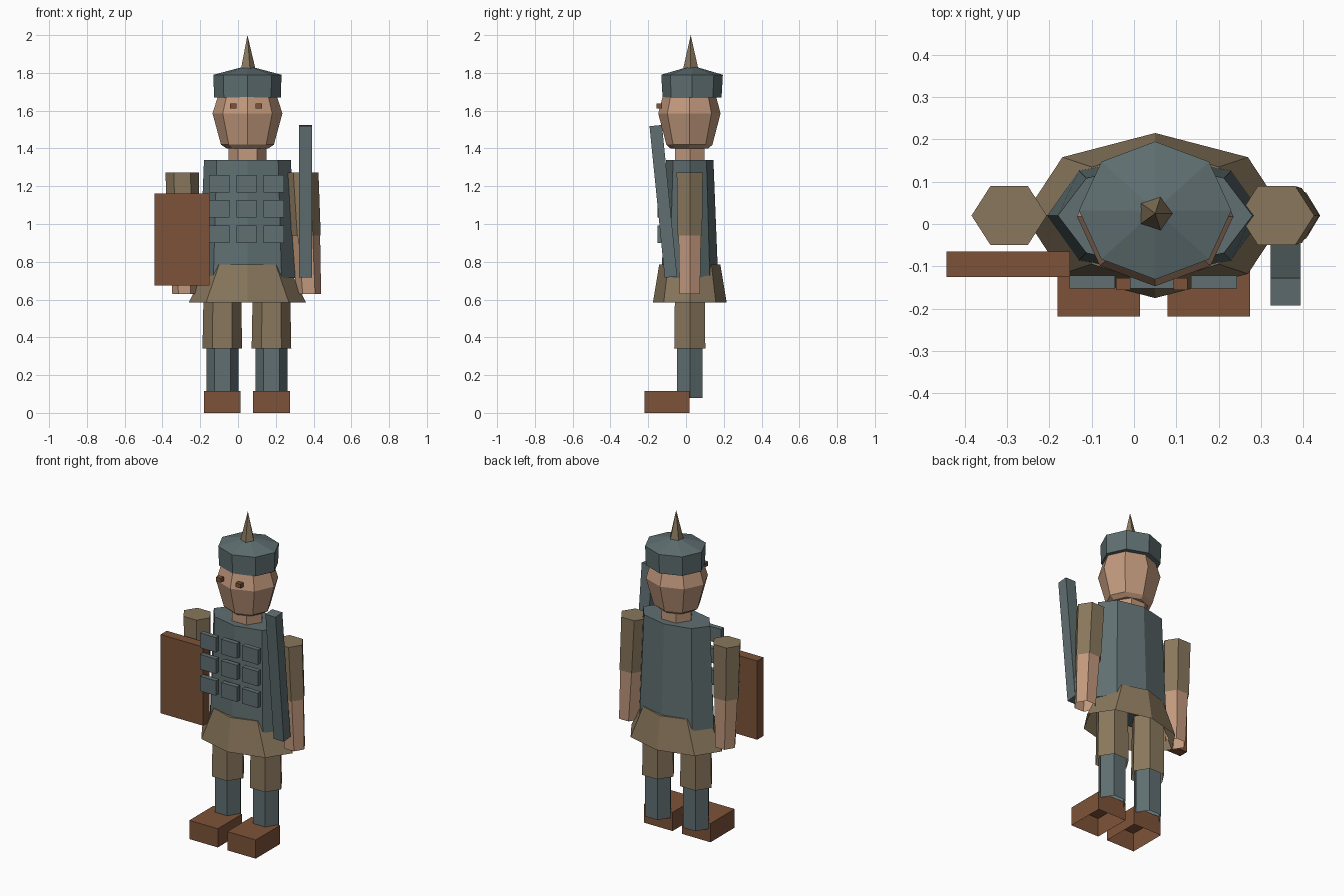
import bpy, bmesh, math
from mathutils import Matrix

if "Cube" in bpy.data.objects:
    bpy.data.objects.remove(bpy.data.objects["Cube"])


def material(name, rgb):
    m = bpy.data.materials.new(name)
    m.diffuse_color = (*rgb, 1)
    m.use_nodes = True
    m.node_tree.nodes["Principled BSDF"].inputs["Base Color"].default_value = m.diffuse_color
    return m


SLATE = material("slate", (0.115, 0.158, 0.165))
KHAKI = material("khaki", (0.25, 0.185, 0.108))
SKIN = material("skin", (0.54, 0.32, 0.205))
BROWN = material("brown", (0.205, 0.086, 0.04))

CX, CY = 0.05, 0.02   # body axis


def finish(name, bm, mat):
    bmesh.ops.remove_doubles(bm, verts=bm.verts, dist=1e-5)
    bmesh.ops.recalc_face_normals(bm, faces=bm.faces)
    me = bpy.data.meshes.new(name)
    bm.to_mesh(me)
    bm.free()
    me.materials.append(mat)
    ob = bpy.data.objects.new(name, me)
    bpy.context.collection.objects.link(ob)
    return ob


def loft(name, rings, sides, mat, y=CY, open_bottom=False):
    """Stack of elliptical rings (x, rx, ry, z), listed from bottom to top."""
    bm = bmesh.new()
    loops = []
    for x, rx, ry, z in rings:
        if rx == 0:
            loops.append([bm.verts.new((x, y, z))] * sides)
            continue
        loops.append([bm.verts.new((x + rx * math.cos(math.tau * i / sides),
                                    y + ry * math.sin(math.tau * i / sides), z))
                      for i in range(sides)])
    for a, b in zip(loops, loops[1:]):
        for i in range(sides):
            j = (i + 1) % sides
            face = [a[i], a[j], b[j]]
            if b[i] is not b[j]:
                face.append(b[i])
            bm.faces.new(face)
    if not open_bottom:
        bm.faces.new(loops[0][::-1])
    if rings[-1][1] > 0:
        bm.faces.new(loops[-1])
    return finish(name, bm, mat)


def box(name, center, size, mat, tilt=0, open_bottom=False):
    bm = bmesh.new()
    bmesh.ops.create_cube(bm, size=1)
    if open_bottom:
        low = [f for f in bm.faces if f.calc_center_median().z < -0.4]
        bmesh.ops.delete(bm, geom=low, context='FACES_ONLY')
    bm.transform(Matrix.Translation(center) @ Matrix.Rotation(tilt, 4, 'X')
                 @ Matrix.Diagonal((*size, 1)))
    return finish(name, bm, mat)


# Helmet and spike
loft("helmet", [(CX, 0.177, 0.156, 1.67), (CX, 0.18, 0.163, 1.79),
                (CX, 0, 0, 1.838)], 8, SLATE, y=0.032)
loft("helmet_spike", [(CX, 0.045, 0.045, 1.81), (CX, 0, 0, 2.0)], 5, KHAKI, y=0.025)

# Head, eyes and neck
loft("head", [(CX, 0.11, 0.10, 1.40), (CX, 0.14, 0.122, 1.42),
              (CX, 0.185, 0.165, 1.585), (CX, 0.155, 0.14, 1.68),
              (CX, 0.12, 0.11, 1.72)], 8, SKIN, y=0.018)
for side, x in (("right", -0.025), ("left", 0.11)):
    box(side + "_eye", (x, -0.142, 1.624), (0.034, 0.028, 0.026), BROWN)
loft("neck", [(CX, 0.1, 0.09, 1.30), (CX, 0.1, 0.09, 1.44)], 6, SKIN)

# Torso armour and skirt
loft("torso", [(CX, 0.255, 0.15, 0.715), (CX, 0.23, 0.125, 1.34)], 8, SLATE)
loft("skirt", [(CX, 0.31, 0.195, 0.585), (CX, 0.212, 0.162, 0.785)], 8, KHAKI,
     open_bottom=True)

# Chest plates in a three by three grid
for row, z in enumerate((0.945, 1.08, 1.213)):
    for col in range(3):
        box(f"chest_plate_{row}_{col}", (0.045 + 0.144 * (col - 1), -0.137, z),
            (0.108, 0.03, 0.092), SLATE)

# Arms: shoulder x, elbow x, hand x
for side, xs, xe, xh in (("right", -0.295, -0.29, -0.283),
                         ("left", 0.337, 0.355, 0.375)):
    loft(side + "_sleeve", [(xe, 0.083, 0.075, 0.94), (xs, 0.089, 0.08, 1.273)],
         6, KHAKI, open_bottom=True)
    loft(side + "_forearm", [(xh, 0.065, 0.062, 0.63), (xe, 0.079, 0.069, 0.97)],
         6, SKIN, open_bottom=True)

# Legs and boots
for side, s in (("right", -1), ("left", 1)):
    x = 0.047 + 0.13 * s
    loft(side + "_trouser", [(x, 0.105, 0.095, 0.34), (x, 0.098, 0.09, 0.7)],
         6, KHAKI, open_bottom=True)
    loft(side + "_shin", [(x, 0.085, 0.078, 0.08), (x, 0.085, 0.078, 0.38)],
         6, SLATE, open_bottom=True)
    box(side + "_boot", (x, -0.1, 0.058), (0.195, 0.237, 0.116), BROWN,
        open_bottom=True)

# Shield and held bar
box("shield", (-0.297, -0.095, 0.918), (0.292, 0.06, 0.488), BROWN)
box("weapon_bar", (0.358, -0.12, 1.12), (0.07, 0.066, 0.806), SLATE, tilt=0.1)
